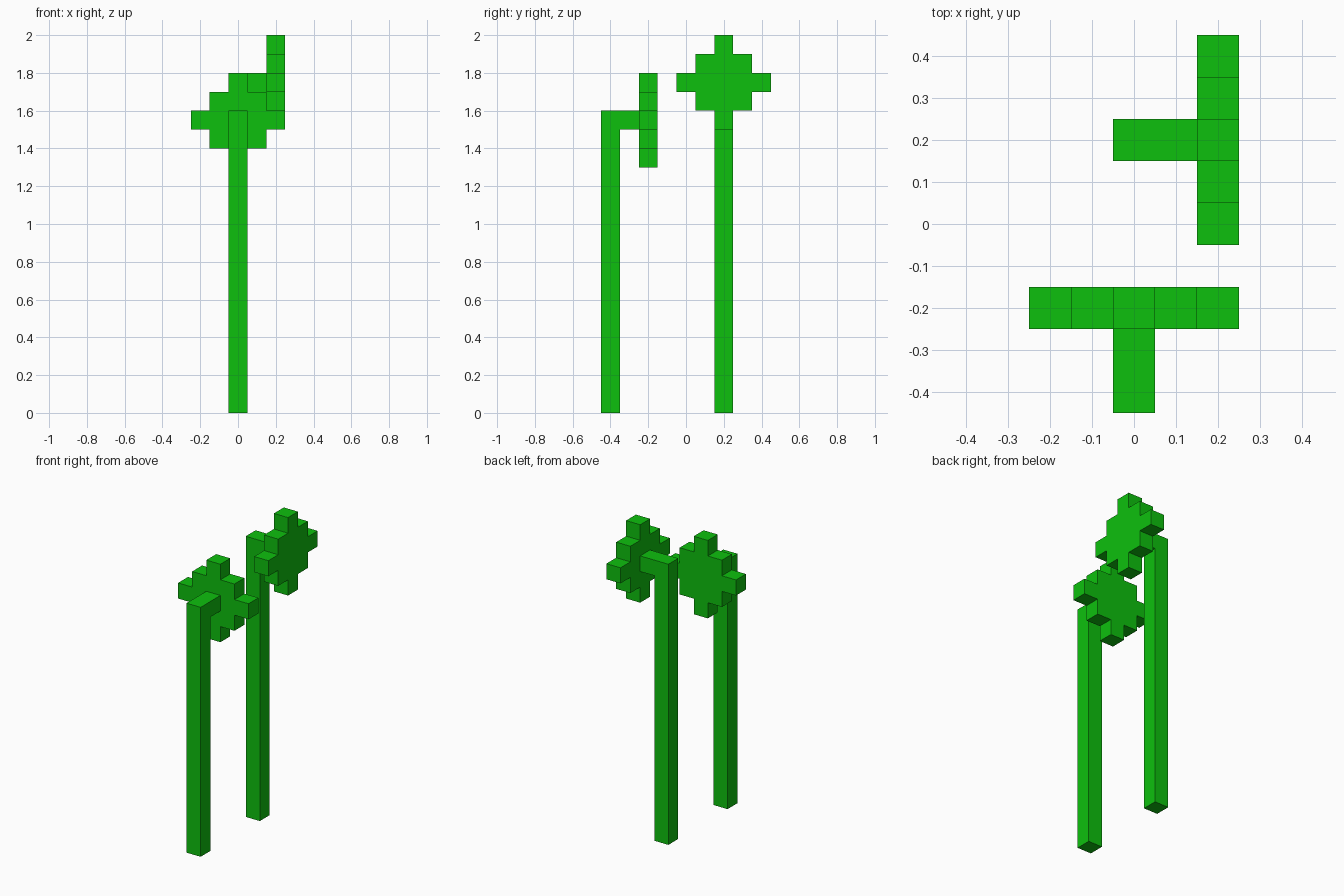
import bpy
import bmesh
import math
from mathutils import Matrix, Vector

cube = bpy.data.objects.get("Cube")
if cube:
    bpy.data.objects.remove(cube, do_unlink=True)

T = 0.1  # thickness of every part

# Single green material
GREEN = (0.0043, 0.527, 0.0043, 1.0)
green = bpy.data.materials.new("leaf green")
green.use_nodes = True
green.diffuse_color = GREEN
bsdf = next(n for n in green.node_tree.nodes if n.type == 'BSDF_PRINCIPLED')
bsdf.inputs["Base Color"].default_value = GREEN


def prism(name, outline, depth, transform):
    """Extrude a closed 3D outline along depth, then place it."""
    bm = bmesh.new()
    face = bm.faces.new([bm.verts.new(p) for p in outline])
    result = bmesh.ops.extrude_face_region(bm, geom=[face], use_keep_orig=True)
    moved = [v for v in result["geom"] if isinstance(v, bmesh.types.BMVert)]
    bmesh.ops.translate(bm, verts=moved, vec=Vector(depth))
    bmesh.ops.recalc_face_normals(bm, faces=bm.faces)
    mesh = bpy.data.meshes.new(name)
    bm.to_mesh(mesh)
    bm.free()
    mesh.materials.append(green)
    obj = bpy.data.objects.new(name, mesh)
    obj.matrix_world = transform
    bpy.context.collection.objects.link(obj)
    return obj


def flower(prefix, location, height, turn):
    """A post with a short arm at the top that carries a stepped disc."""
    place = Matrix.Translation(location) @ Matrix.Rotation(turn, 4, 'Z')

    # Stem and arm, an L profile in the local YZ plane
    profile = [(-0.05, 0), (0.05, 0), (0.05, height - T),
               (0.15, height - T), (0.15, height), (-0.05, height)]
    prism(prefix + "_stem", [(-T / 2, y, z) for y, z in profile], (T, 0, 0), place)

    # Stepped flower head, one quarter of the outline turned four times
    quarter = [(0.25, 0.05), (0.15, 0.05), (0.15, 0.15), (0.05, 0.15), (0.05, 0.25)]
    outline = []
    for _ in range(4):
        outline += [(x, 0.15, z + height - T / 2) for x, z in quarter]
        quarter = [(-z, x) for x, z in quarter]
    prism(prefix + "_flower_head", outline, (0, T, 0), place)


flower("front", (0, -0.4, 0), 1.6, 0)
flower("back", (0, 0.2, 0), 1.8, -math.pi / 2)
